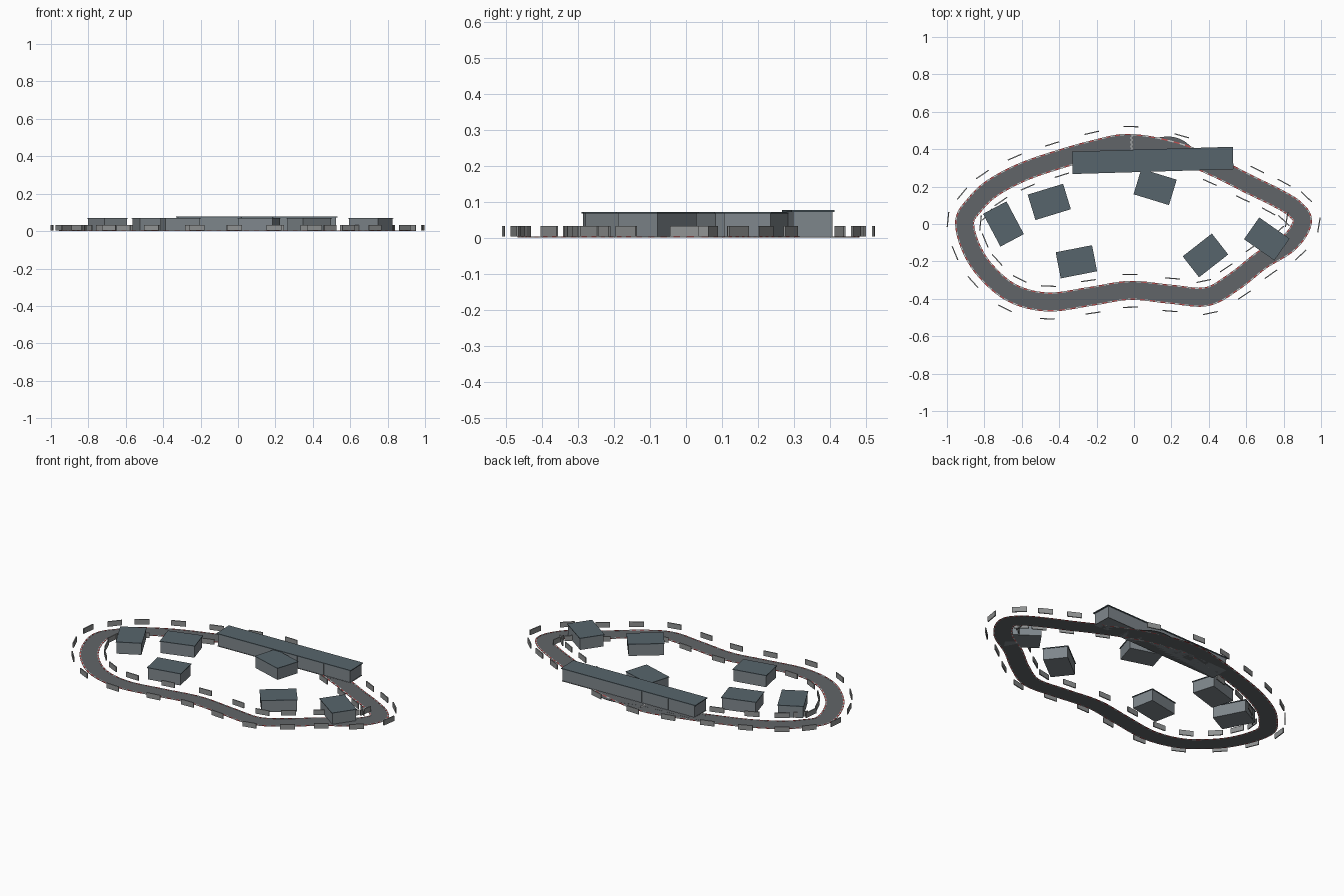
import bpy, bmesh
from math import radians, cos, sin, atan2
from mathutils import Vector, Matrix

if "Cube" in bpy.data.objects:
    bpy.data.objects.remove(bpy.data.objects["Cube"])


def material(name, rgb):
    m = bpy.data.materials.new(name)
    m.diffuse_color = (*rgb, 1)
    m.use_nodes = True
    m.node_tree.nodes["Principled BSDF"].inputs["Base Color"].default_value = m.diffuse_color
    return m


ASPHALT = material("asphalt", (0.12, 0.13, 0.14))
RED = material("kerb_red", (0.55, 0.08, 0.08))
WHITE = material("kerb_white", (0.75, 0.75, 0.75))
WALL = material("wall", (0.21, 0.24, 0.26))
ROOF = material("roof", (0.095, 0.13, 0.15))
BARRIER = material("barrier", (0.28, 0.29, 0.29))


def finish(name, bm, mats):
    bmesh.ops.recalc_face_normals(bm, faces=bm.faces)
    me = bpy.data.meshes.new(name)
    bm.to_mesh(me)
    bm.free()
    for m in mats:
        me.materials.append(m)
    ob = bpy.data.objects.new(name, me)
    bpy.context.collection.objects.link(ob)
    return ob


def add_box(bm, centre, size, angle=0.0):
    mat = (Matrix.Translation(centre) @ Matrix.Rotation(angle, 4, 'Z')
           @ Matrix.Diagonal((*size, 1)))
    bmesh.ops.create_cube(bm, size=1, matrix=mat)


def box(name, centre, size, angle, mat):
    bm = bmesh.new()
    add_box(bm, centre, size, angle)
    return finish(name, bm, [mat])


def normals(pts, closed=True):
    n, out = len(pts), []
    for i in range(n):
        a = pts[(i - 1) % n] if closed else pts[max(i - 1, 0)]
        b = pts[(i + 1) % n] if closed else pts[min(i + 1, n - 1)]
        t = (b - a).normalized()
        out.append(Vector((t.y, -t.x)))
    return out


def spline(pts, steps, closed=True):
    n, out = len(pts), []
    for i in range(n if closed else n - 1):
        get = (lambda k: pts[k % n]) if closed else (lambda k: pts[min(max(k, 0), n - 1)])
        a, b, c, d = get(i - 1), get(i), get(i + 1), get(i + 2)
        for s in range(steps):
            t = s / steps
            out.append(0.5 * (2 * b + (c - a) * t + (2 * a - 5 * b + 4 * c - d) * t * t
                              + (3 * b - a - 3 * c + d) * t ** 3))
    return out if closed else out + [pts[-1]]


def ribbon(name, pts, lo, hi, z0, z1, mats, closed=True):
    """Slab swept along a path, between two sideways offsets."""
    bm = bmesh.new()
    rings = []
    for p, n in zip(pts, normals(pts, closed)):
        a, b = p + n * lo, p + n * hi
        rings.append([bm.verts.new((q.x, q.y, z)) for q, z in
                      ((a, z0), (b, z0), (b, z1), (a, z1))])
    count = len(rings)
    for i in range(count if closed else count - 1):
        r, s = rings[i], rings[(i + 1) % count]
        for k in range(4):
            f = bm.faces.new((r[k], r[(k + 1) % 4], s[(k + 1) % 4], s[k]))
            f.material_index = i % len(mats)
    if not closed:
        bm.faces.new(rings[0])
        bm.faces.new(rings[-1])
    return finish(name, bm, mats)


# Track centreline, counterclockwise from the left end
centre = [Vector(p) for p in (
    (-.905, .015), (-.874, -.121), (-.794, -.25), (-.65, -.37), (-.46, -.417),
    (-.232, -.387), (-.02, -.355), (.20, -.376), (.39, -.388), (.54, -.305),
    (.68, -.195), (.83, -.10), (.90, .01), (.86, .08), (.76, .142), (.62, .21),
    (.44, .30), (.23, .385), (-.02, .431), (-.205, .40), (-.411, .342),
    (-.602, .275), (-.76, .19), (-.85, .105))]
path = spline(centre, 8)

# Track, kerbs on both edges
ribbon("track", path, -.045, .045, 0, .002, [ASPHALT])
ribbon("outer_kerb", path, .044, .051, 0, .003, [RED, WHITE])
ribbon("inner_kerb", path, -.051, -.044, 0, .003, [RED, WHITE])

# Pit lane beside the top straight
lane = spline([Vector(p) for p in ((-.36, .36), (-.2, .37), (0, .385), (.15, .425),
                                   (.23, .418), (.30, .37), (.42, .31))], 6, False)
ribbon("pit_lane", lane, -.04, .04, 0, .0025, [ASPHALT], closed=False)

# Start line of small squares
bm = bmesh.new()
for i in range(8):
    add_box(bm, (-.016 + .006 * (i % 2), .393 + i * .011, .003), (.006, .011, .001))
finish("start_line", bm, [WHITE])

# Barrier panels on both sides of the track
for side, off in (("outer", .09), ("inner", -.085)):
    bm = bmesh.new()
    for p, n in zip(centre, normals(centre)):
        q = p + n * off
        add_box(bm, (q.x, q.y, .018), (.08, .006, .03), atan2(n.x, -n.y))
    finish(side + "_barriers", bm, [BARRIER])

# Infield buildings: x, y, heading in degrees
for i, (x, y, deg) in enumerate(((-.453, .118, 17), (-.698, 0, -62), (-.308, -.202, 11),
                                 (.113, .198, -17), (.382, -.168, 38), (.71, -.08, -35))):
    a = radians(deg)
    box(f"building_{i + 1}_walls", (x, y, .0335), (.19, .134, .067), a, WALL)
    box(f"building_{i + 1}_roof", (x, y, .069), (.198, .142, .004), a, ROOF)

# Pit garages: five bays under one long roof
a = radians(1.7)
bm = bmesh.new()
for i in range(5):
    d = (i - 2) * .169
    add_box(bm, (.1 + d * cos(a), .34 + d * sin(a), .036), (.168, .11, .072), a)
finish("pit_garages", bm, [WALL])
box("pit_roof", (.1, .34, .0745), (.86, .12, .005), a, ROOF)
# Ground-level anchor slab under the garages
box("pit_floor", (.1, .34, .0015), (.85, .115, .003), a, ASPHALT)
